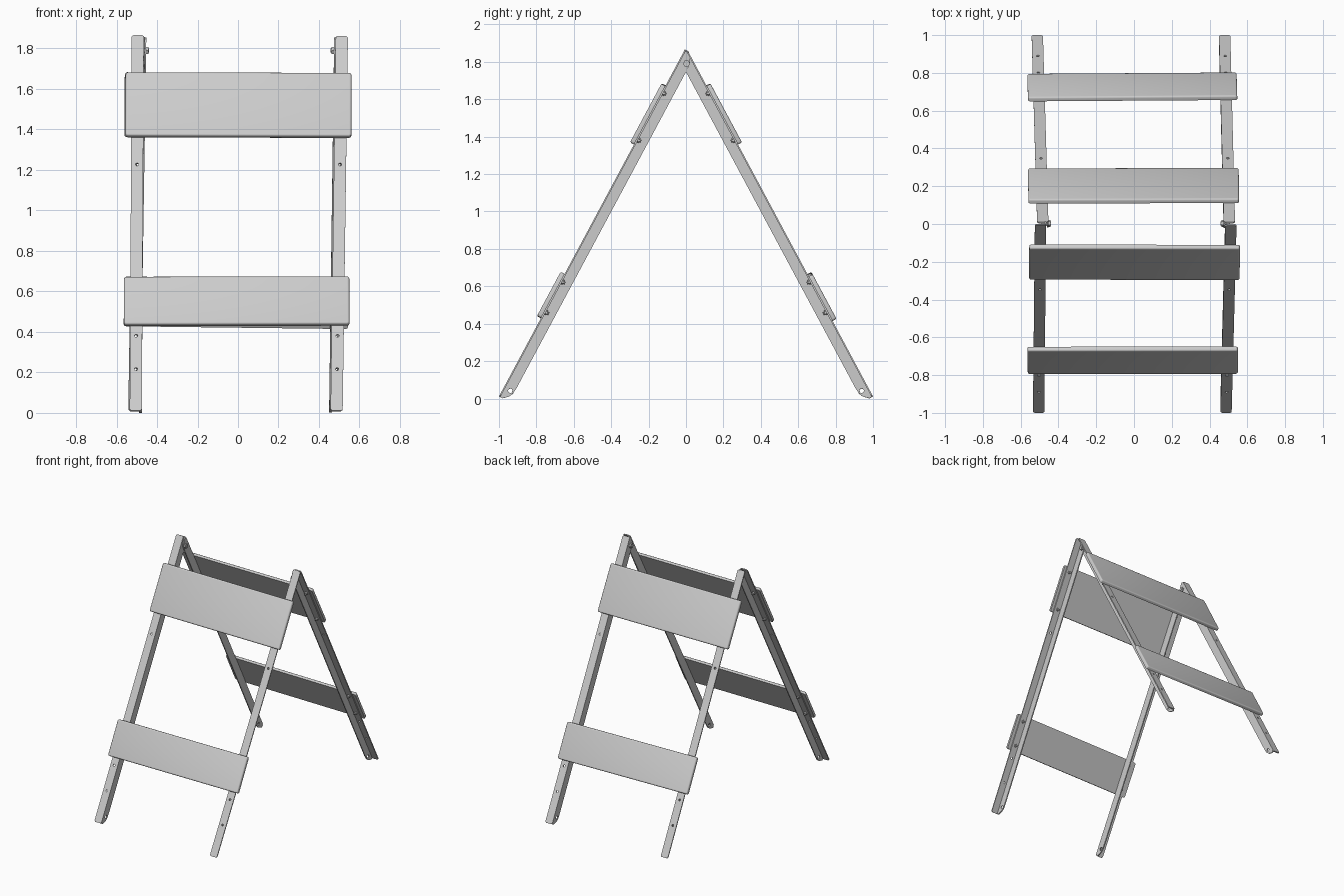
import bpy, bmesh
from math import pi, cos, sin, atan2
from mathutils import Matrix, Vector

if "Cube" in bpy.data.objects:
    bpy.data.objects.remove(bpy.data.objects["Cube"])

T = 0.008      # steel thickness
W = 0.06       # flange width
A = atan2(1.855, 0.994)   # lean of each frame


def add_object(name, bm):
    mesh = bpy.data.meshes.new(name)
    bm.to_mesh(mesh)
    bm.free()
    obj = bpy.data.objects.new(name, mesh)
    bpy.context.collection.objects.link(obj)
    bpy.ops.object.select_all(action='DESELECT')
    obj.select_set(True)
    bpy.context.view_layer.objects.active = obj
    bpy.ops.object.shade_smooth_by_angle(angle=0.7)
    return obj


def add_plate(bm, outline, holes, matrix):
    """Flat steel strip with round holes, from a filled 2D curve."""
    curve = bpy.data.curves.new("plate", 'CURVE')
    curve.dimensions = '2D'
    curve.fill_mode = 'BOTH'
    curve.extrude = T / 2
    loops = [outline]
    for x, y, r in holes:
        loops.append([(x + r * cos(i * pi / 5), y + r * sin(i * pi / 5)) for i in range(10)])
    for pts in loops:
        sp = curve.splines.new('POLY')
        sp.points.add(len(pts) - 1)
        for p, c in zip(sp.points, pts):
            p.co = (c[0], c[1], 0, 1)
        sp.use_cyclic_u = True
    tmp = bpy.data.objects.new("plate", curve)
    bpy.context.collection.objects.link(tmp)
    mesh = bpy.data.meshes.new_from_object(tmp)
    mesh.transform(matrix)
    bm.from_mesh(mesh)
    bpy.data.objects.remove(tmp)
    bpy.data.curves.remove(curve)
    bpy.data.meshes.remove(mesh)


def add_rod(bm, r, length, matrix, sides=12):
    bmesh.ops.create_cone(bm, cap_ends=True, segments=sides, radius1=r, radius2=r,
                          depth=length, matrix=matrix)


def move(x, y, z):
    return Matrix.Translation((x, y, z))


def leg(name, frame, xb, xt, length):
    """Angle-iron leg: outer face flange plus inward side flange."""
    side = 1 if xb > 0 else -1
    m = frame @ move(xb, 0, 0) @ Matrix.Rotation(-atan2(xt - xb, length), 4, 'Z')
    bm = bmesh.new()
    h, c, L = W / 2, 0.009, length
    face = [(-h + c, 0), (h - c, 0), (h, c), (h, L - c), (h - c, L),
            (-h + c, L), (-h, L - c), (-h, c)]
    add_plate(bm, face, [(0, s, 0.008) for s in (0.233, 0.42, 1.38)],
              m @ move(0, 0, -T / 2))
    end = [(T, 0), (0.022, 0), (0.048, 0.025), (0.059, 0.048), (0.062, 0.084)]
    flange = end + [(d, L - s) for d, s in reversed(end)]
    add_plate(bm, flange, [(0.039, 0.055, 0.012)],
              m @ move(-side * (h - T / 2), 0, 0) @ Matrix.Rotation(pi / 2, 4, 'Y'))
    bmesh.ops.remove_doubles(bm, verts=bm.verts, dist=1e-5)
    add_object(name, bm)
    # nuts holding the boards, on the underside of the face flange
    bm = bmesh.new()
    for s in (0.515, 0.70, 1.56, 1.845):
        add_rod(bm, 0.013, 0.008, m @ move(0, s, -T - 0.004), 6)
        add_rod(bm, 0.007, 0.018, m @ move(0, s, -T - 0.009), 8)
    add_object(name + "_nuts", bm)


def board(name, frame, x0, x1, s0, s1, tilt):
    """Thin panel with rounded edges."""
    bm = bmesh.new()
    bmesh.ops.create_cube(bm, size=1, matrix=Matrix.Diagonal((x1 - x0, s1 - s0, 0.024, 1)))
    upright = [e for e in bm.edges if abs(e.verts[0].co.z - e.verts[1].co.z) > 0.01]
    bmesh.ops.bevel(bm, geom=upright, offset=0.012, segments=3, affect='EDGES', profile=0.5)
    rim = [e for e in bm.edges if all(v.co.z > 0.011 for v in e.verts)]
    bmesh.ops.bevel(bm, geom=rim, offset=0.009, segments=3, affect='EDGES', profile=0.5)
    bm.transform(frame @ move((x0 + x1) / 2, (s0 + s1) / 2, 0.012)
                 @ Matrix.Rotation(tilt, 4, 'Z'))
    add_object(name, bm)


# frames: local x across, y up the leg, z outward
front = move(0, -1, 0.011) @ Matrix.Rotation(A, 4, 'X')
back = Matrix.Rotation(pi, 4, 'Z') @ front

# four legs, each slightly out of true
leg("front_left_leg", front, -0.505, -0.495, 2.105)
leg("front_right_leg", front, 0.487, 0.513, 2.1)
leg("back_left_leg", back, 0.512, 0.483, 2.095)
leg("back_right_leg", back, -0.480, -0.505, 2.095)

# upper and lower boards
board("front_upper_board", front, -0.555, 0.56, 1.53, 1.885, -0.003)
board("front_lower_board", front, -0.563, 0.55, 0.475, 0.742, 0.002)
board("back_upper_board", back, -0.555, 0.56, 1.53, 1.885, 0.004)
board("back_lower_board", back, -0.545, 0.563, 0.465, 0.735, 0.014)

# hinge bolts through the overlapping side flanges at the apex
for name, head, nut in (("left_hinge_bolt", -0.449, -0.480), ("right_hinge_bolt", 0.468, 0.498)):
    bm = bmesh.new()
    turn = Matrix.Rotation(pi / 2, 4, 'Y')
    add_rod(bm, 0.019, 0.012, move(head, 0.003, 1.79) @ turn, 6)
    add_rod(bm, 0.019, 0.012, move(nut, 0.003, 1.79) @ turn, 6)
    add_rod(bm, 0.010, abs(head - nut) + 0.02, move((head + nut) / 2, 0.003, 1.79) @ turn)
    add_object(name, bm)
